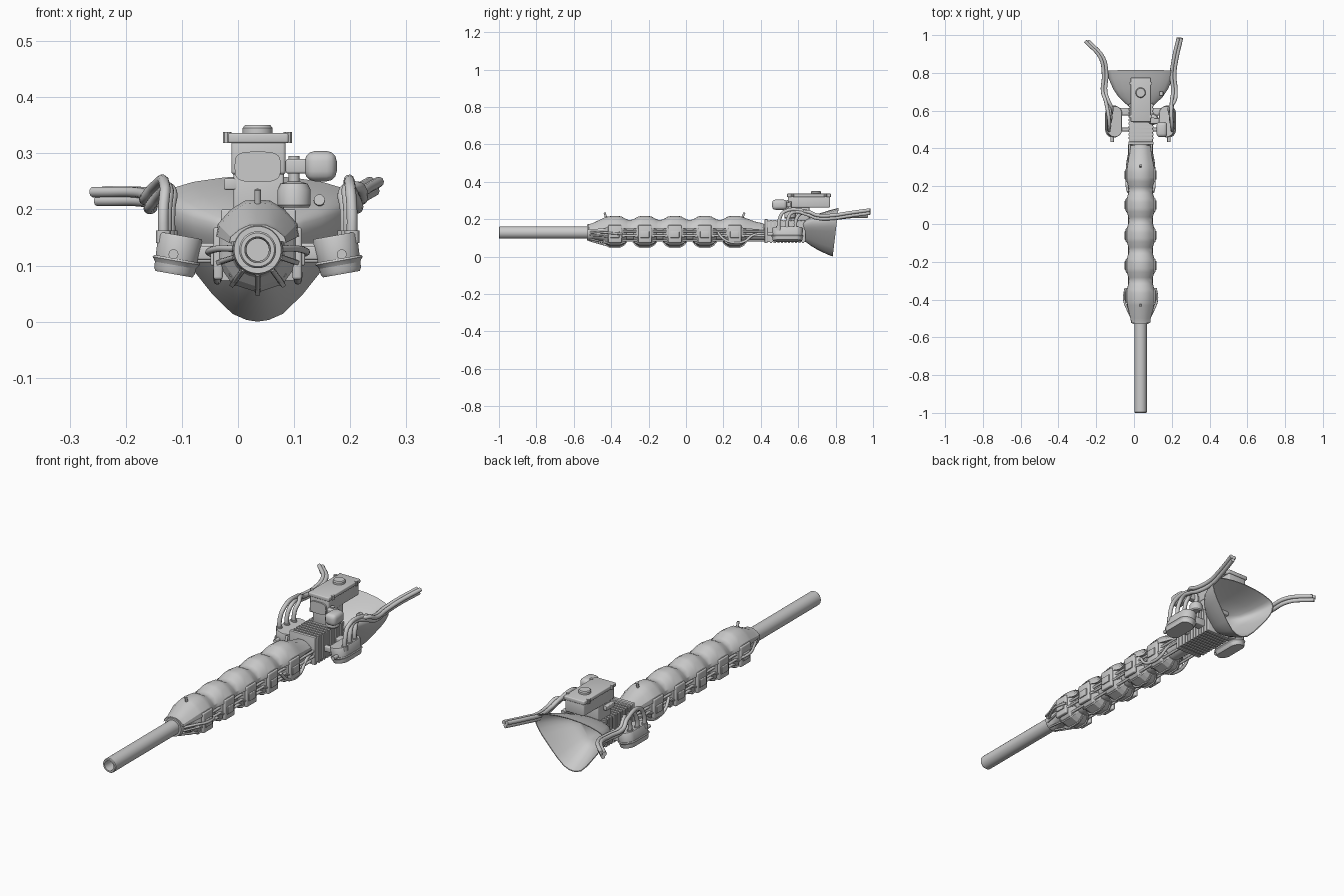
import bpy, bmesh, math
from mathutils import Vector, Matrix

cube = bpy.data.objects.get("Cube")
if cube:
    bpy.data.objects.remove(cube)

CX, CZ = 0.035, 0.128          # bore axis
SEGS = [-0.38, -0.22, -0.06, 0.10, 0.26]
GREY = (0.6, 0.6, 0.6, 1)
grey = bpy.data.materials.new("plain grey")
grey.use_nodes = True
grey.diffuse_color = GREY
grey.node_tree.nodes["Principled BSDF"].inputs["Base Color"].default_value = GREY


def shade(ob, angle):
    bpy.ops.object.select_all(action='DESELECT')
    ob.select_set(True)
    bpy.context.view_layer.objects.active = ob
    if ob.type == 'CURVE':
        bpy.ops.object.convert(target='MESH')
    if angle:
        bpy.ops.object.shade_smooth_by_angle(angle=math.radians(angle))


def finish(name, bm, smooth=30):
    bmesh.ops.recalc_face_normals(bm, faces=bm.faces)
    me = bpy.data.meshes.new(name)
    bm.to_mesh(me)
    bm.free()
    ob = bpy.data.objects.new(name, me)
    bpy.context.collection.objects.link(ob)
    me.materials.append(grey)
    shade(ob, smooth)


def box(name, x, y, z, bevel=0.004):
    bm = bmesh.new()
    size = [b - a for a, b in (x, y, z)]
    mid = [(a + b) / 2 for a, b in (x, y, z)]
    bmesh.ops.create_cube(bm, size=1, matrix=Matrix.Translation(mid) @ Matrix.Diagonal((*size, 1)))
    if bevel:
        bmesh.ops.bevel(bm, geom=bm.edges[:], offset=bevel, segments=3, affect='EDGES', profile=0.5)
    finish(name, bm)


def loft(name, rings, loop=False, smooth=30):
    bm = bmesh.new()
    rows = [[bm.verts.new(p) for p in r] for r in rings]
    n = len(rows[0])
    pairs = list(zip(rows, rows[1:])) + ([(rows[-1], rows[0])] if loop else [])
    for a, b in pairs:
        for i in range(n):
            j = (i + 1) % n
            bm.faces.new((a[i], a[j], b[j], b[i]))
    if not loop:
        bm.faces.new(rows[0])
        bm.faces.new(rows[-1])
    finish(name, bm, smooth)


def lathe(name, profile, sides=32, axis='Y', at=(CX, 0, CZ), loop=False, smooth=30):
    """profile: (position along axis, radius)"""
    rings = []
    for t, r in profile:
        ring = []
        for i in range(sides):
            a = 2 * math.pi * (i + 0.5) / sides
            c, s = r * math.cos(a), r * math.sin(a)
            ring.append(Vector(at) + Vector((c, t, s) if axis == 'Y' else (c, s, t)))
        rings.append(ring)
    loft(name, rings, loop, smooth)


def tube(name, pts, r, res=5):
    cu = bpy.data.curves.new(name, 'CURVE')
    cu.dimensions = '3D'
    cu.bevel_depth, cu.bevel_resolution, cu.resolution_u = r, 3, res
    cu.use_fill_caps = True
    sp = cu.splines.new('BEZIER')
    sp.bezier_points.add(len(pts) - 1)
    for bp, p in zip(sp.bezier_points, pts):
        bp.co = p
        bp.handle_left_type = bp.handle_right_type = 'AUTO'
    ob = bpy.data.objects.new(name, cu)
    bpy.context.collection.objects.link(ob)
    cu.materials.append(grey)
    shade(ob, 40)


# Barrel with open bore, and collars where it enters the body
lathe("barrel", [(-1, .03), (-.996, .033), (-.53, .033), (-.53, .02), (-.9, .02), (-1, .023)], loop=True)
lathe("barrel_collar", [(-.53, .034), (-.53, .042), (-.515, .045), (-.50, .04), (-.47, .04), (-.42, .055), (-.42, .03)])
lathe("core", [(-.45, .045), (.43, .045)], 24)

# Faceted body segments with radial fins and side clips
for k, y in enumerate(SEGS):
    lathe(f"segment_{k}", [(y - .062, .050), (y - .045, .066), (y - .028, .076), (y + .028, .076),
                           (y + .045, .066), (y + .062, .050)], 10, smooth=0)
    for i in range(5):
        a = math.radians(198 + 36 * i)
        d, n = Vector((math.cos(a), 0, math.sin(a))), Vector((-math.sin(a), 0, math.cos(a)))
        outline = [(.05, -.066), (.07, -.05), (.081, -.028), (.081, .028), (.07, .05), (.05, .066)]
        o = Vector((CX, y, CZ))
        loft(f"segment_fin_{k}_{i}", [[o + d * r + n * w + Vector((0, t, 0)) for r, t in outline]
                                      for w in (-.004, .004)], smooth=0)
    for s in (-1, 1):
        xs = sorted((CX + s * .062, CX + s * .079))
        box(f"side_clip_{k}_{s}", xs, (y - .036, y + .036), (.075, .168), .005)
        xs = sorted((CX + s * .076, CX + s * .084))
        box(f"clip_latch_{k}_{s}", xs, (y - .024, y + .024), (.10, .135), .003)

# Rods running along both sides
for s in (-1, 1):
    for j, (dx, z) in enumerate([(.058, .135), (.06, .112), (.045, .085)]):
        tube(f"side_rod_{s}_{j}", [(CX + s * dx, -.42, z), (CX + s * dx, .42, z)], .006, 1)
    tube(f"front_strut_{s}", [(CX + s * .04, -.51, .13), (CX + s * .07, -.45, .13),
                              (CX + s * .087, -.40, .125), (CX + s * .08, -.34, .12)], .006)
for i in range(5):
    a = math.radians(198 + 36 * i)
    c, s = math.cos(a), math.sin(a)
    tube(f"front_brace_{i}", [(CX + .042 * c, -.515, CZ + .042 * s), (CX + .075 * c, -.40, CZ + .075 * s)], .005, 1)

# Scalloped top cover
stations = [(-.525, .50), (-.50, .56), (-.43, .94)]
for y in SEGS:
    stations += [(y - .035, .97), (y - .015, 1), (y + .015, 1), (y + .035, .97)]
    if y != SEGS[-1]:
        stations += [(y + .063, .79), (y + .08, .75), (y + .097, .79)]
stations += [(.32, .87), (.37, .66), (.415, .55)]
half = [(.075, .025), (.071, .046), (.048, .072), (.022, .088), (0, .089)]
section = half + [(-x, z) for x, z in half[-2::-1]]
section += [(-.065, .03), (0, .03), (.065, .03)]
loft("top_cover", [[(CX + x * (.35 + .65 * k), y, CZ + z * k) for x, z in section] for y, k in stations])

# Sling pins and the loose cable near the rear
for k, (y, lean) in enumerate([(-.425, -.01), (.30, .012)]):
    tube(f"sling_pin_{k}", [(CX, y, .20), (CX, y + lean, .235)], .006, 1)
for s in (-1, 1):
    tube(f"rear_cable_{s}", [(CX + s * .066, .17, .13), (CX + s * .072, .20, .095), (CX + s * .072, .25, .075),
                             (CX + s * .07, .31, .08), (CX + s * .062, .36, .115), (CX + s * .05, .42, .125)], .007)

# Finned receiver block
box("receiver_block", (-.025, .1), (.42, .64), (.077, .192), .004)
box("receiver_front_plate", (-.03, .103), (.42, .436), (.072, .2), .003)
for i in range(10):
    y = .45 + i * .019
    box(f"cooling_fin_{i}", (-.03, .103), (y, y + .011), (.072, .196), 0)

# Rear horn: a rounded triangle that flares and is hollow
right = [(0, .26), (.06, .257), (.115, .249), (.155, .237), (.172, .227), (.179, .212), (.175, .185), (.165, .162),
         (.148, .135), (.115, .092), (.08, .048), (.045, .014), (.02, .003), (0, 0)]
outline = right + [(-x, z) for x, z in right[-2:0:-1]]


def horn_ring(y, kx, kz, slant):
    return [(CX + x * kx, y + slant * (z - .13), .145 + (z - .145) * kz) for x, z in outline]


outer = [(.62, .34, .38, 0), (.64, .46, .46, 0), (.67, .65, .60, .02), (.71, .81, .75, .05),
         (.76, .94, .90, .09), (.80, 1, 1, .12)]
inner = [(.80, .97, .97, .12), (.76, .90, .86, .09), (.71, .76, .70, .05), (.67, .58, .53, .02), (.645, .36, .36, 0)]
loft("rear_horn", [horn_ring(*s) for s in outer + inner], smooth=45)
tube("horn_rivet", [(.145, .70, .215), (.145, .68, .217)], .01, 1)

# Raised tank with lid, cap and oval front window
box("tank_neck", (-.008, .082), (.56, .66), (.18, .27), .005)
box("tank", (-.012, .085), (.545, .77), (.262, .322), .006)
box("tank_lid", (-.018, .09), (.54, .775), (.318, .336), .004)
lathe("tank_cap", [(.33, .027), (.345, .027), (.35, .023)], 24, 'Z', (.035, .695, 0))
for s in (-1, 1):
    for y in (.57, .745):
        lathe(f"lid_bolt_{s}_{y}", [(.318, .008), (.338, .008)], 10, 'Z', (CX + s * .054, y, 0))
box("tank_bracket", (-.025, .0), (.56, .62), (.235, .255), .003)
window = []
for i in range(32):
    a = 2 * math.pi * i / 32
    c, s = math.cos(a), math.sin(a)
    window.append((CX + math.copysign(abs(c) ** .55, c) * .041, math.copysign(abs(s) ** .55, s) * .027 + .276))
loft("tank_window", [[(x, y, z) for x, z in window] for y in (.538, .547)])

# Pump and small canister beside the tank
lathe("pump", [(.203, .026), (.208, .03), (.235, .03), (.246, .024), (.25, .010), (.295, .010)], 20, 'Z', (.1, .555, 0))
box("pump_arm", (.085, .135), (.53, .56), (.264, .29), .004)
box("pump_canister", (.119, .176), (.46, .54), (.25, .304), .018)


def housing(name, s, grow, z0, z1):
    """Capsule-shaped plan, tapered downwards and tilted outwards"""
    turn = Matrix.Rotation(math.radians(10) * s, 3, 'Y')
    turn.invert()
    rings = []
    for z, k in [(z0, .84), (z0 + .006, .92), (z1 - .004, 1), (z1, .95)]:
        ring = []
        for i in range(32):
            a = 2 * math.pi * (i + .5) / 32
            r = (.04 + grow) * k
            end = math.copysign(.043, math.sin(a))
            p = turn @ Vector((r * math.cos(a), 0, z))
            ring.append((CX + s * .143 + p.x, .5425 + end + r * math.sin(a), .12 + p.z))
        rings.append(ring)
    loft(name, rings)


# Tilted side housings, with bands, pins and three hoses each
hose_ends = {
    1: [(.207, .65, .232), (.214, .70, .213), (.207, .79, .213), (.217, .87, .225), (.243, .985, .241)],
    -1: [(-.142, .65, .232), (-.158, .70, .212), (-.153, .79, .212), (-.17, .88, .222), (-.25, .968, .223)],
}
for s, path in hose_ends.items():
    housing(f"side_housing_{s}", s, 0, -.036, .034)
    housing(f"housing_band_{s}", s, .003, -.022, -.008)
    tube(f"housing_pin_{s}", [(CX + s * .15, .435, .12), (CX + s * .15, .47, .12)], .009, 1)
    box(f"housing_link_{s}", sorted((CX + s * .055, CX + s * .12)), (.575, .615), (.105, .14), .004)
    box(f"front_link_{s}", sorted((CX + s * .055, CX + s * .12)), (.49, .51), (.11, .135), .004)
    for i in range(3):
        y = .495 + i * .045
        x = CX + s * (.168 - .006 * i)
        off = Vector(((i - 1) * .008, 0, (.008, -.008, .008)[i]))
        pts = [Vector((x, y, .14)), Vector((x, y + .005, .2)), Vector((x - s * .003, y + .03, .24 - i * .004))]
        pts += [Vector(p) + off for p in path]
        tube(f"hose_{s}_{i}", pts, .0095)
        lathe(f"hose_socket_{s}_{i}", [(.14, .014), (.162, .014)], 12, 'Z', (x, y, 0))
